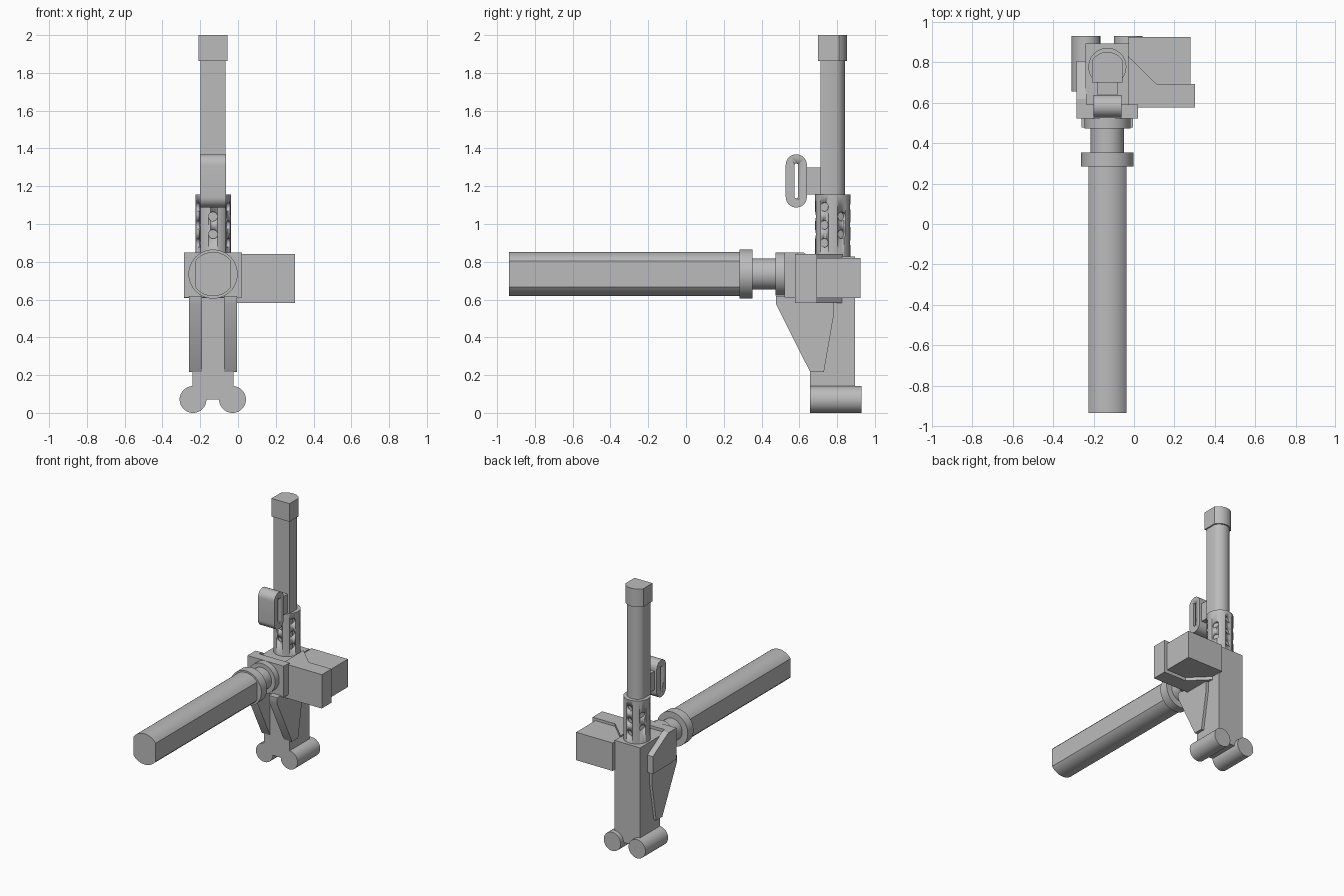
import bpy, bmesh, math
from mathutils import Matrix, Vector

cube = bpy.data.objects.get("Cube")
if cube:
    bpy.data.objects.remove(cube, do_unlink=True)

CX, BZ = -0.132, 0.735      # column centre in x, barrel axis height
POST_Y = 0.778

grey = bpy.data.materials.new("plain_grey")
grey.use_nodes = True
COLOUR = (0.5, 0.5, 0.5, 1)
grey.diffuse_color = COLOUR
grey.node_tree.nodes["Principled BSDF"].inputs["Base Color"].default_value = COLOUR


def finish(name, bm):
    bmesh.ops.recalc_face_normals(bm, faces=bm.faces)
    mesh = bpy.data.meshes.new(name)
    bm.to_mesh(mesh)
    bm.free()
    mesh.materials.append(grey)
    ob = bpy.data.objects.new(name, mesh)
    bpy.context.collection.objects.link(ob)
    bpy.ops.object.select_all(action='DESELECT')
    ob.select_set(True)
    bpy.context.view_layer.objects.active = ob
    bpy.ops.object.shade_smooth_by_angle(angle=math.radians(30))
    return ob


def prism(name, profile, axis, lo, hi):
    """Extrude a 2D profile along an axis; the profile uses the other two axes in order."""
    bm = bmesh.new()
    k = "xyz".index(axis)

    def place(p):
        c = list(p)
        c.insert(k, lo)
        return bm.verts.new(c)
    face = bm.faces.new([place(p) for p in profile])
    out = bmesh.ops.extrude_face_region(bm, geom=[face])
    move = Vector((0, 0, 0))
    move[k] = hi - lo
    bmesh.ops.translate(bm, vec=move, verts=[v for v in out["geom"] if isinstance(v, bmesh.types.BMVert)])
    return finish(name, bm)


def box(name, x, y, z):
    return prism(name, [(x[0], y[0]), (x[1], y[0]), (x[1], y[1]), (x[0], y[1])], 'z', *z)


def arc(cx, cy, r, a, b, n=16):
    steps = [math.radians(a + (b - a) * i / n) for i in range(n + 1)]
    return [(cx + r * math.cos(t), cy + r * math.sin(t)) for t in steps]


def disc(cx, cy, r):
    return arc(cx, cy, r, 0, 360, 48)[:-1]


def stadium(cx, half, r, mid):
    return arc(cx, mid + half, r, 0, 180) + arc(cx, mid - half, r, 180, 360)


def cut(target, cutter):
    mod = target.modifiers.new("cut", 'BOOLEAN')
    mod.operation, mod.solver, mod.object = 'DIFFERENCE', 'EXACT', cutter
    bpy.context.view_layer.objects.active = target
    bpy.ops.object.modifier_apply(modifier=mod.name)
    bpy.data.objects.remove(cutter, do_unlink=True)


# Upright post and its cap: square front, rounded back
def rounded_back(half, front, side, back):
    rise = back - side
    r = (half * half + rise * rise) / (2 * rise)
    a = math.degrees(math.asin(half / r))
    return [(CX - half, front), (CX + half, front)] + arc(CX, back - r, r, 90 - a, 90 + a)


prism("upright_post", rounded_back(0.066, 0.713, 0.80, 0.843), 'z', 0.80, 1.87)
prism("post_cap", rounded_back(0.076, 0.70, 0.81, 0.852), 'z', 1.862, 2.0)

# Perforated collar around the post
collar = prism("collar", disc(CX, POST_Y, 0.094), 'z', 0.80, 1.155)
bm = bmesh.new()
for i in range(6):
    heights = (1.04, 0.946) if i % 2 == 0 else (1.09, 0.995, 0.9)
    turn = Matrix.Rotation(math.radians(60 * i), 4, 'Z')
    for z in heights:
        place = Matrix.Translation((CX, POST_Y, z)) @ turn @ Matrix.Translation((0, -0.1, 0))
        bmesh.ops.create_cone(bm, cap_ends=True, segments=20, radius1=0.024, radius2=0.024, depth=0.06,
                              matrix=place @ Matrix.Rotation(math.pi / 2, 4, 'X'))
cut(collar, finish("collar_cutter", bm))

# Slotted loop on a short arm
loop = prism("slotted_loop", stadium(0.584, 0.085, 0.056, 1.228), 'x', CX - 0.069, CX + 0.069)
cut(loop, prism("slot_cutter", stadium(0.584, 0.082, 0.01, 1.228), 'x', CX - 0.2, CX + 0.2))
box("loop_arm", (CX - 0.05, CX + 0.05), (0.63, 0.72), (1.157, 1.30))

# Long barrel: round top and bottom, flat sides
a = math.degrees(math.acos(0.094 / 0.117))
prism("barrel", arc(CX, BZ, 0.117, a, 180 - a) + arc(CX, BZ, 0.117, 180 + a, 360 - a), 'y', -0.937, 0.30)
for name, r, y0, y1 in (("barrel_flange", 0.13, 0.284, 0.353),
                        ("barrel_neck", 0.083, 0.34, 0.49),
                        ("rear_flange", 0.114, 0.474, 0.535)):
    prism(name, disc(CX, BZ, r), 'y', y0, y1)

# Central column, front plate and tapering side plate
box("column", (-0.24, -0.025), (0.657, 0.895), (0.07, 0.828))
box("receiver_block", (-0.24, -0.025), (0.56, 0.70), (0.607, 0.828))
box("front_plate", (-0.286, 0.02), (0.522, 0.592), (0.612, 0.85))
prism("side_plate", [(0.58, 0.607), (0.807, 0.607), (0.807, 0.74), (0.62, 0.85), (0.58, 0.85)],
      'x', -0.286, -0.235)

# Pair of gussets
gusset = [(0.477, 0.62), (0.477, 0.575), (0.657, 0.217), (0.73, 0.217), (0.78, 0.505), (0.78, 0.62)]
for name, x0 in (("right_gusset", -0.26), ("left_gusset", -0.074)):
    prism(name, gusset, 'x', x0, x0 + 0.07)

# Side housing: wedge-shaped front part and a box behind it
prism("housing_front", [(-0.03, 0.577), (0.302, 0.577), (0.302, 0.693), (0.112, 0.693), (-0.03, 0.832)],
      'z', 0.582, 0.84)
box("housing_back", (-0.03, 0.279), (0.68, 0.925), (0.607, 0.82))

# Rounded feet
for name, x in (("right_foot", CX - 0.106), ("left_foot", CX + 0.103)):
    prism(name, disc(x, 0.071, 0.071), 'y', 0.657, 0.93)
